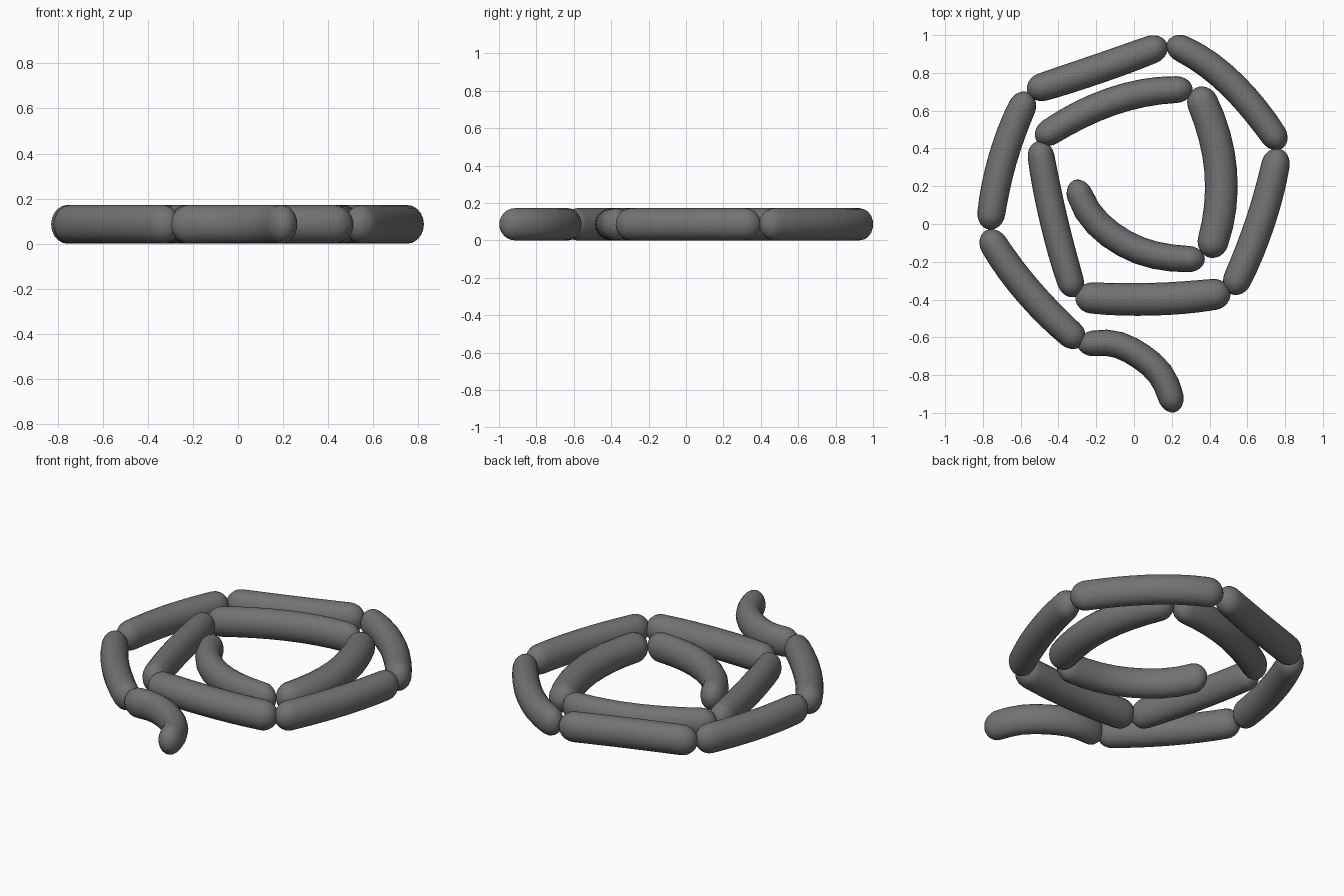
import bpy, bmesh, math
from mathutils import Vector

if "Cube" in bpy.data.objects:
    bpy.data.objects.remove(bpy.data.objects["Cube"])

HALF_H = 0.086
SIDES = 20

# Centre lines (tip to tip, seen from above) and widths of each link
LINKS = {
    "tail_link":         ([(-.295, -.655), (-.13, -.63), (.02, -.69), (.15, -.81), (.21, -.998)], .138),
    "outer_lower_left":  ([(-.785, -.035), (-.57, -.345), (-.27, -.64)], .15),
    "outer_left":        ([(-.555, .695), (-.695, .345), (-.765, -.03)], .15),
    "outer_upper_left":  ([(-.565, .70), (-.18, .825), (.175, .955)], .152),
    "outer_upper_right": ([(.175, .96), (.49, .765), (.785, .40)], .145),
    "outer_right":       ([(.765, .40), (.67, .015), (.51, -.37)], .153),
    "inner_bottom":      ([(-.31, -.385), (.11, -.398), (.51, -.36)], .168),
    "inner_left":        ([(-.505, .44), (-.425, .02), (-.31, -.385)], .145),
    "inner_top":         ([(-.515, .44), (-.10, .655), (.31, .71)], .145),
    "inner_right":       ([(.325, .72), (.46, .27), (.39, -.175)], .168),
    "centre_link":       ([(-.305, .235), (-.24, .06), (-.09, -.08), (.11, -.165), (.375, -.185)], .142),
}

# Dark grey skin
skin = bpy.data.materials.new("dark_grey")
skin.diffuse_color = (.17, .17, .17, 1)
skin.use_nodes = True
skin.node_tree.nodes["Principled BSDF"].inputs["Base Color"].default_value = skin.diffuse_color


def smooth_path(points, n=60):
    """Catmull-Rom curve through the points, as a dense polyline."""
    p = [Vector((x, y, 0)) for x, y in points]
    p = [2 * p[0] - p[1] + (p[0] - 2 * p[1] + p[2])] + p + [2 * p[-1] - p[-2] + (p[-1] - 2 * p[-2] + p[-3])]
    out = []
    for i in range(1, len(p) - 2):
        a, b, c, d = p[i - 1:i + 3]
        for k in range(n):
            t = k / n
            out.append(.5 * (2 * b + (c - a) * t + (2 * a - 5 * b + 4 * c - d) * t * t
                             + (3 * b - a - 3 * c + d) * t ** 3))
    out.append(p[-2])
    return out


def sample(path, s):
    """Point and tangent at arc length s."""
    for a, b in zip(path, path[1:]):
        d = (b - a).length
        if s <= d:
            return a + (b - a) * (s / d), (b - a).normalized()
        s -= d
    return path[-1].copy(), (path[-1] - path[-2]).normalized()


def make_link(name, points, width):
    path = smooth_path(points)
    length = sum((b - a).length for a, b in zip(path, path[1:]))
    cap = 0.085
    # stations: rounded cap, body, rounded cap
    head = [(cap * (1 - math.cos(a)), math.sin(a)) for a in (math.pi / 2 * k / 6 for k in range(1, 7))]
    body = [(cap + (length - 2 * cap) * k / 8, 1) for k in range(1, 8)]
    stations = head + body + [(length - s, r) for s, r in reversed(head)]

    bm = bmesh.new()
    rings = []
    for s, r in stations:
        c, t = sample(path, s)
        side = Vector((-t.y, t.x, 0))
        u = abs(2 * s / length - 1)
        w = width / 2 * (1.03 - .1 * u ** 3) * r
        rings.append([bm.verts.new(c + side * (w * math.cos(a)) + Vector((0, 0, HALF_H * (1 + r * math.sin(a)))))
                      for a in (2 * math.pi * k / SIDES for k in range(SIDES))])
    for r0, r1 in zip(rings, rings[1:]):
        for k in range(SIDES):
            j = (k + 1) % SIDES
            bm.faces.new((r0[k], r0[j], r1[j], r1[k]))
    # close the tips
    for ring, tip in ((rings[0], path[0]), (rings[-1], path[-1])):
        v = bm.verts.new(tip + Vector((0, 0, HALF_H)))
        for k in range(SIDES):
            bm.faces.new((ring[k], ring[(k + 1) % SIDES], v))
    bmesh.ops.recalc_face_normals(bm, faces=bm.faces)
    for f in bm.faces:
        f.smooth = True
    mesh = bpy.data.meshes.new(name)
    bm.to_mesh(mesh)
    bm.free()
    mesh.materials.append(skin)
    bpy.context.collection.objects.link(bpy.data.objects.new(name, mesh))


for name, (points, width) in LINKS.items():
    make_link(name, points, width)
